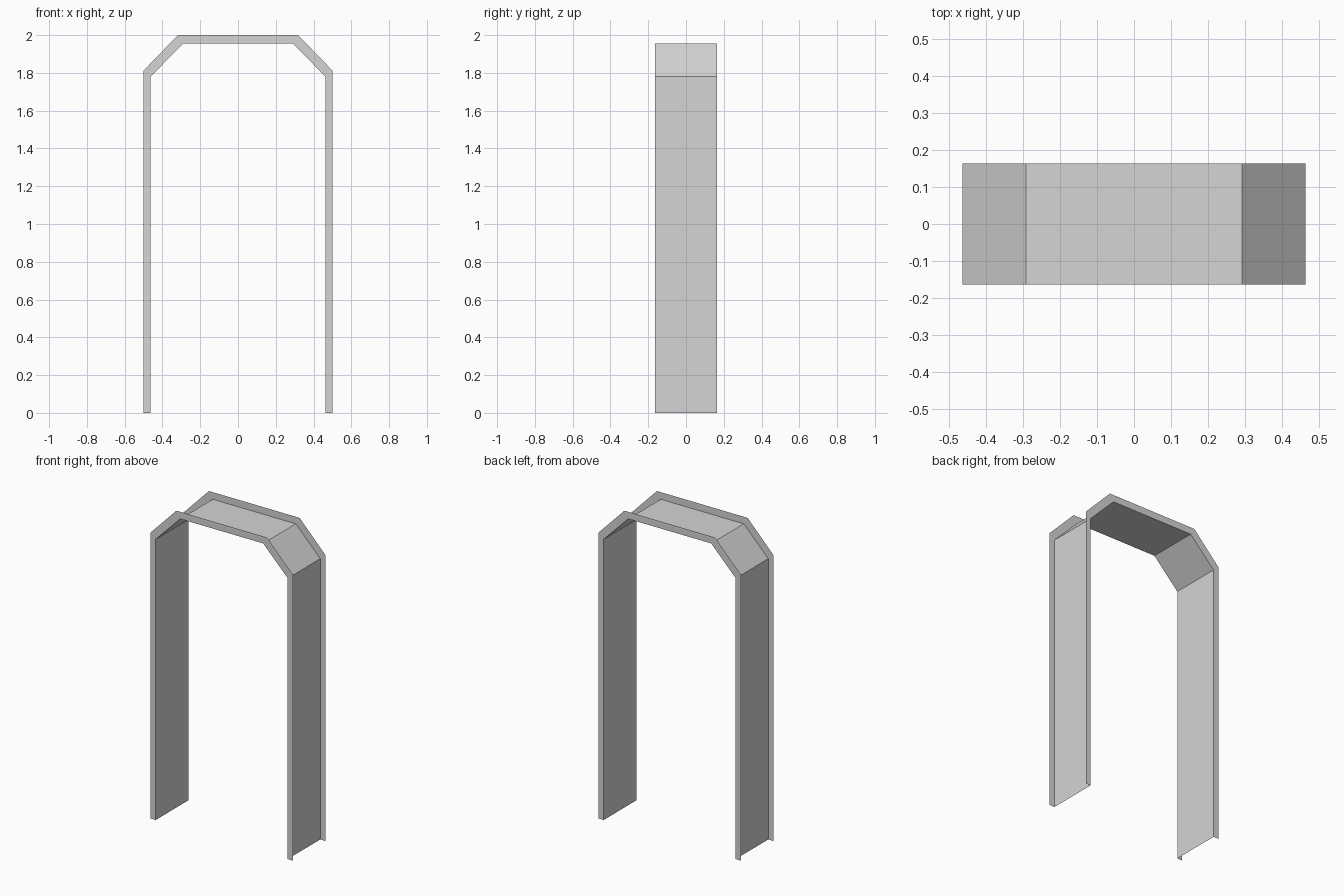
import bpy
import bmesh

cube = bpy.data.objects.get("Cube")
if cube:
    bpy.data.objects.remove(cube, do_unlink=True)

# Single plain grey material
grey = bpy.data.materials.new("light_grey")
grey.use_nodes = True
colour = (0.66, 0.66, 0.66, 1.0)
grey.diffuse_color = colour
grey.node_tree.nodes["Principled BSDF"].inputs["Base Color"].default_value = colour

HALF_DEPTH = 0.163


def arch(half):
    """Mirror a half profile (x, z), listed foot to top, into a full arch."""
    return [(-x, z) for x, z in half] + [(x, z) for x, z in reversed(half)]


inner = arch([(0.463, 0), (0.463, 1.78), (0.291, 1.955)])
outer = arch([(0.5, 0), (0.5, 1.812), (0.318, 2.0)])


def strip(name, rail_a, rail_b):
    """Thin sheet of flat quads bridging two rails of points."""
    bm = bmesh.new()
    a = [bm.verts.new(p) for p in rail_a]
    b = [bm.verts.new(p) for p in rail_b]
    for i in range(len(a) - 1):
        bm.faces.new((a[i], a[i + 1], b[i + 1], b[i]))
    mesh = bpy.data.meshes.new(name)
    bm.to_mesh(mesh)
    bm.free()
    mesh.materials.append(grey)
    obj = bpy.data.objects.new(name, mesh)
    bpy.context.collection.objects.link(obj)
    return obj


def rail(profile, y):
    return [(x, y, z) for x, z in profile]


# Lining of the opening, facing inwards
strip("arch_lining", rail(inner, HALF_DEPTH), rail(inner, -HALF_DEPTH))

# Flat trims around the opening, facing front and back
strip("front_trim", rail(outer, -HALF_DEPTH), rail(inner, -HALF_DEPTH))
strip("back_trim", rail(inner, HALF_DEPTH), rail(outer, HALF_DEPTH))
